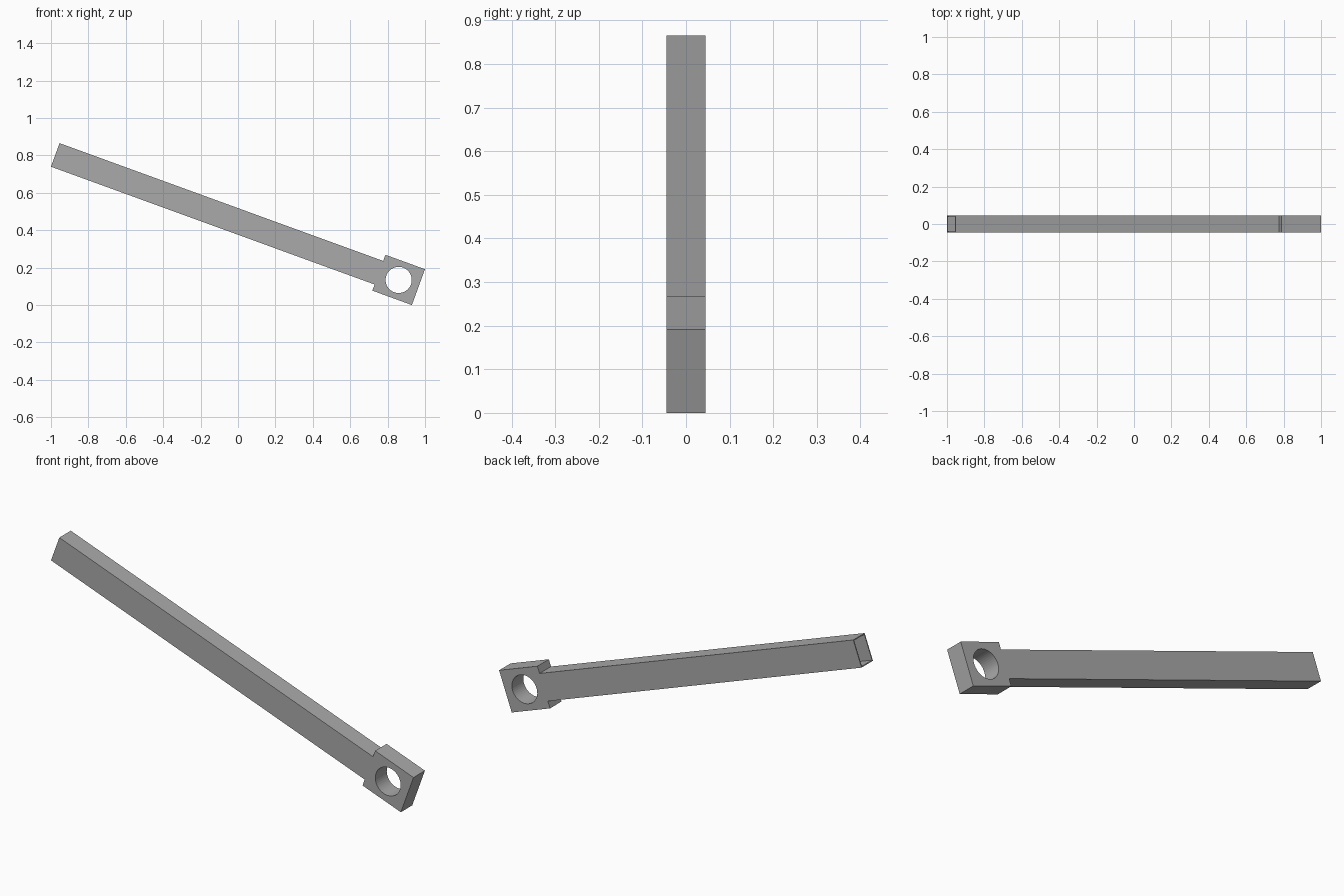
import bpy
import bmesh
from math import radians
from mathutils import Matrix, Vector

cube = bpy.data.objects.get("Cube")
if cube:
    bpy.data.objects.remove(cube, do_unlink=True)

TILT = radians(20)            # slope of the arm
HEAD = Vector((0.859, 0, 0.134))   # centre of the eye
HALF_DEPTH = 0.045
HEAD_HALF = 0.1125
ARM_LENGTH = 1.954
WALL = 0.007
PLACE = Matrix.Translation(HEAD) @ Matrix.Rotation(TILT, 4, "Y")

grey = bpy.data.materials.new("plain grey")
grey.use_nodes = True
grey.diffuse_color = (0.4, 0.4, 0.4, 1)
grey.node_tree.nodes["Principled BSDF"].inputs["Base Color"].default_value = (0.4, 0.4, 0.4, 1)


def finish(name, bm):
    """Turn a bmesh into a tilted, coloured object."""
    bmesh.ops.recalc_face_normals(bm, faces=bm.faces)
    mesh = bpy.data.meshes.new(name)
    bm.to_mesh(mesh)
    bm.free()
    mesh.materials.append(grey)
    obj = bpy.data.objects.new(name, mesh)
    obj.matrix_world = PLACE
    bpy.context.collection.objects.link(obj)
    return obj


def box(x0, x1, half_y, half_z):
    bm = bmesh.new()
    size = Matrix.Diagonal((x1 - x0, 2 * half_y, 2 * half_z, 1))
    bmesh.ops.create_cube(bm, size=1, matrix=Matrix.Translation(((x0 + x1) / 2, 0, 0)) @ size)
    return bm


# Arm: a long bar, hollow from its free end
bm = box(-ARM_LENGTH, -HEAD_HALF, HALF_DEPTH, 0.067)
bm.normal_update()
end = min(bm.faces, key=lambda f: f.calc_center_median().x)
bmesh.ops.inset_region(bm, faces=[end], thickness=WALL)
pushed = bmesh.ops.extrude_discrete_faces(bm, faces=[end])["faces"][0]
bmesh.ops.translate(bm, verts=pushed.verts, vec=(ARM_LENGTH - HEAD_HALF - 0.02, 0, 0))
finish("arm", bm)

# Head: a square block with a round eye through it
head = finish("head", box(-HEAD_HALF, HEAD_HALF, HALF_DEPTH, 0.102))
bm = bmesh.new()
bmesh.ops.create_cone(bm, cap_ends=True, segments=48, radius1=0.07, radius2=0.07,
                      depth=0.3, matrix=Matrix.Rotation(radians(90), 4, "X"))
cutter = finish("eye_cutter", bm)
cutter.hide_render = True
cutter.hide_viewport = True
cut = head.modifiers.new("eye", "BOOLEAN")
cut.operation = "DIFFERENCE"
cut.solver = "EXACT"
cut.object = cutter
